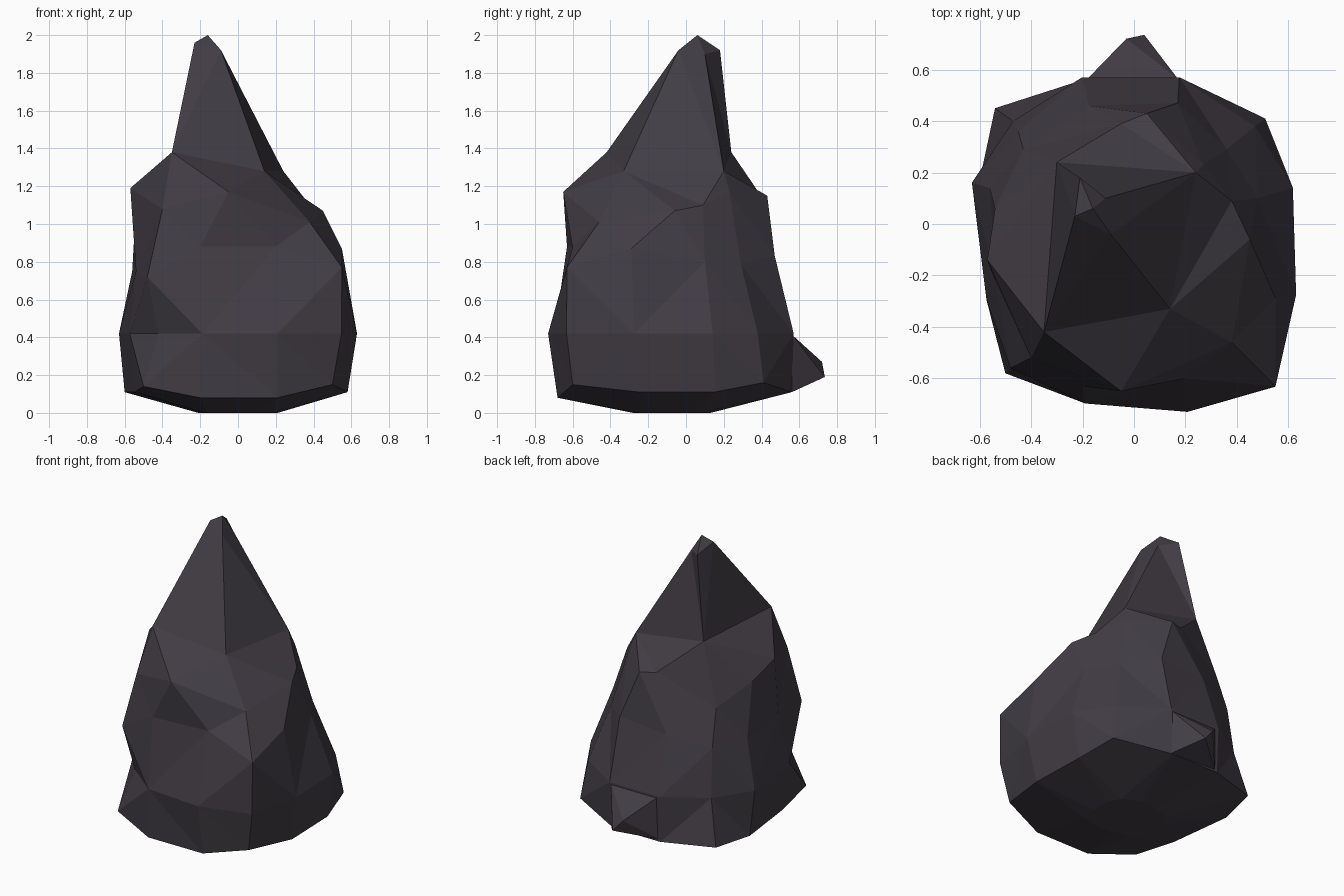
import bpy
import bmesh

if "Cube" in bpy.data.objects:
    bpy.data.objects.remove(bpy.data.objects["Cube"], do_unlink=True)

# Dark stone colour
stone = bpy.data.materials.new("dark stone")
stone.use_nodes = True
colour = (0.054, 0.046, 0.059, 1.0)
stone.diffuse_color = colour
shader = next(n for n in stone.node_tree.nodes if n.type == "BSDF_PRINCIPLED")
shader.inputs["Base Color"].default_value = colour
shader.inputs["Roughness"].default_value = 0.9

# Rough twelve-sided plan, three points in each quadrant
PLAN = [(-.3, -.95), (.33, -1), (.87, -.85), (1, -.3), (.98, .34), (.8, .75),
        (.28, 1), (-.32, 1), (-.87, .82), (-1, .37), (-.91, -.33), (-.8, -.8)]

# Each level: height, then x and y limits
LEVELS = [
    (.0, -.21, .21, -.28, .13),
    (.11, -.6, .58, -.68, .56),
    (.42, -.63, .63, -.73, .57),
    (.8, -.56, .57, -.65, .46),
]

# Chipped or pushed-out corners: (level, plan index) -> position
CHIPS = {
    (1, 0): (-.2, -.68, .08),
    (1, 1): (.21, -.68, .08),
    (1, 2): (.5, -.6, .15),
    (1, 5): (.51, .41, .16),
    (1, 8): (-.54, .45, .12),
    (1, 11): (-.5, -.58, .14),
    (2, 5): (.47, .38, .42),
    (2, 8): (-.47, .4, .42),
    (2, 11): (-.42, -.51, .42),
    (3, 0): (-.2, -.63, .88),
    (3, 1): (.2, -.6, .88),
    (3, 2): (.55, -.63, .77),
    (3, 3): (.55, -.29, .87),
    (3, 4): (.48, .1, .8),
    (3, 5): (.36, .29, .79),
    (3, 6): (.17, .47, .83),
    (3, 8): (-.45, .36, .74),
    (3, 9): (-.56, .14, .75),
    (3, 10): (-.54, -.22, .75),
    (3, 11): (-.48, -.56, .72),
}

# Uneven shoulder; the first two points meet at the front overhang
SHOULDER = [(-.05, -.65, 1.17), (-.05, -.65, 1.17), (.38, -.46, 1.01),
            (.45, -.06, 1.07), (.38, .09, 1.1), (.27, .23, 1.17),
            (.05, .43, 1.15), (-.05, .39, 1.16), (-.43, .29, .98),
            (-.54, .06, 1.1), (-.57, -.14, 1.19), (-.4, -.52, 1.08)]

# Four-sided spire: foot and tip corners by plan quadrant
QUADRANTS = [(False, False), (True, False), (True, True), (False, True)]
FOOT = dict(zip(QUADRANTS, [(-.35, -.42, 1.38), (.14, -.33, 1.28),
                            (.24, .2, 1.28), (-.3, .24, 1.38)]))
TIP = dict(zip(QUADRANTS, [(-.23, .03, 1.96), (-.09, -.04, 1.92),
                           (-.11, .1, 1.9), (-.21, .18, 1.92)]))
PEAK = (-.16, .06, 2)


def finish(bm, name):
    """Turn a bmesh into a flat-shaded stone object."""
    bmesh.ops.recalc_face_normals(bm, faces=bm.faces)
    mesh = bpy.data.meshes.new(name)
    bm.to_mesh(mesh)
    bm.free()
    mesh.materials.append(stone)
    obj = bpy.data.objects.new(name, mesh)
    bpy.context.collection.objects.link(obj)


def level_points(index):
    """Fit the plan to one level's limits and apply its chips."""
    z, x0, x1, y0, y1 = LEVELS[index]
    points = []
    for i, (u, v) in enumerate(PLAN):
        x = (x0 + x1) / 2 + u * (x1 - x0) / 2
        y = (y0 + y1) / 2 + v * (y1 - y0) / 2
        points.append(CHIPS.get((index, i), (x, y, z)))
    return points


# Boulder and spire, lofted upwards from the base
bm = bmesh.new()
loops = [level_points(i) for i in range(len(LEVELS))] + [SHOULDER]
loops += [[corners[u > 0, v > 0] for u, v in PLAN] for corners in (FOOT, TIP)]
rings = [[bm.verts.new(p) for p in loop] for loop in loops]
count = len(PLAN)
bm.faces.new(rings[0])
for low, high in zip(rings, rings[1:]):
    for i in range(count):
        j = (i + 1) % count
        bm.faces.new((low[i], low[j], high[j], high[i]))
peak = bm.verts.new(PEAK)
for i in range(count):
    bm.faces.new((rings[-1][i], rings[-1][(i + 1) % count], peak))
bmesh.ops.remove_doubles(bm, verts=bm.verts, dist=0.001)
bmesh.ops.triangulate(bm, faces=bm.faces)
finish(bm, "boulder_spire")

# Small spur jutting out at the back
bm = bmesh.new()
for p in [(-.19, .55, .12), (.17, .56, .11), (-.03, .72, .27), (.04, .735, .19),
          (-.18, .565, .41), (.17, .565, .41), (0, .4, .2)]:
    bm.verts.new(p)
bmesh.ops.convex_hull(bm, input=bm.verts)
finish(bm, "back_spur")
